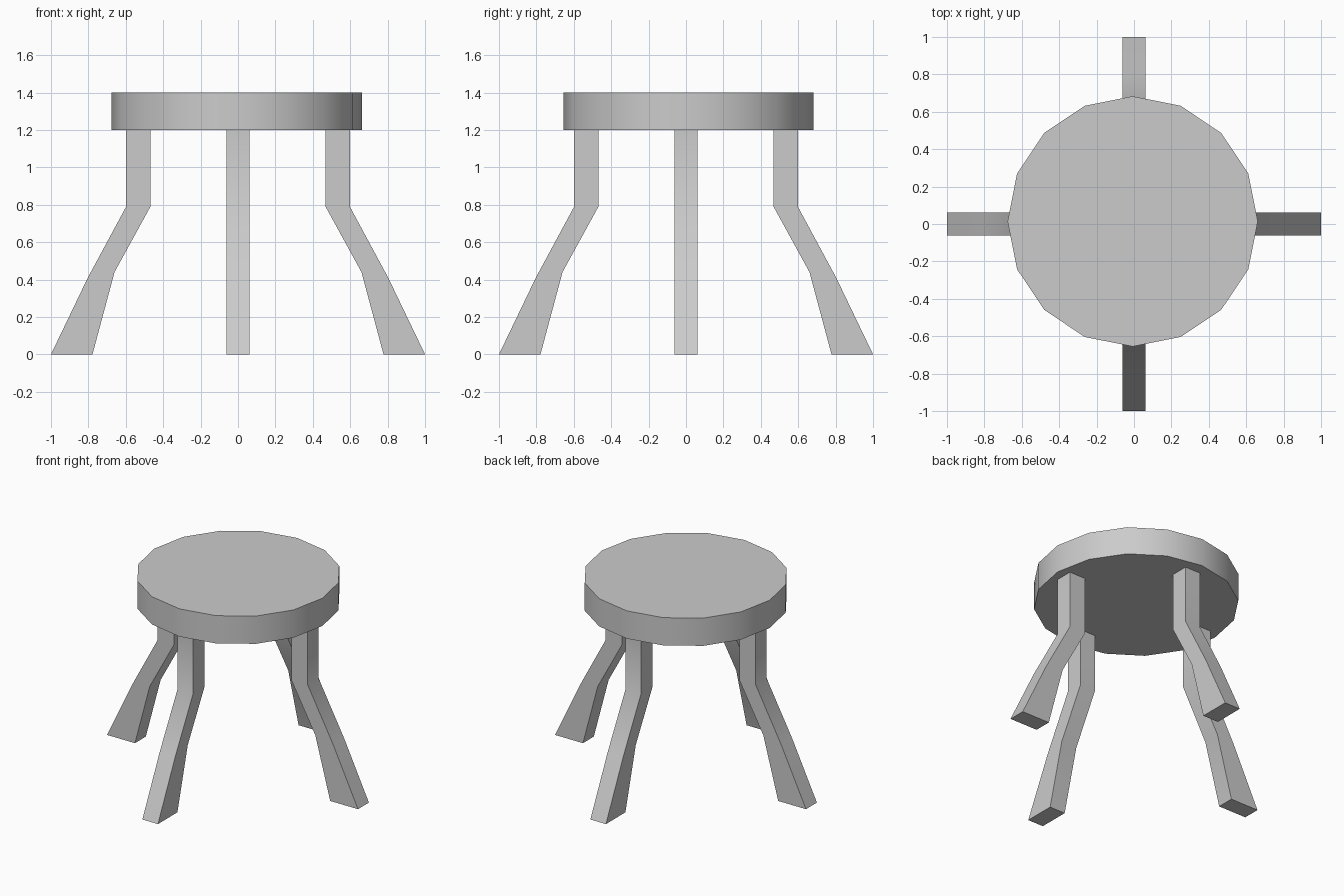
import bpy, bmesh, math
from mathutils import Matrix

if "Cube" in bpy.data.objects:
    bpy.data.objects.remove(bpy.data.objects["Cube"])


def smooth(obj):
    bpy.ops.object.select_all(action='DESELECT')
    obj.select_set(True)
    bpy.context.view_layer.objects.active = obj
    bpy.ops.object.shade_smooth_by_angle(angle=math.radians(35))


# Seat: 16-sided disc
bpy.ops.mesh.primitive_cylinder_add(vertices=16, radius=0.669, depth=0.2,
                                    location=(-0.007, 0.014, 1.3))
seat = bpy.context.object
seat.name = "seat"
smooth(seat)

# Leg side profile (distance from centre, height), splaying into a wide foot
PROFILE = [(0.468, 1.2), (0.468, 0.79), (0.66, 0.44), (0.778, 0),
           (1.0, 0), (0.803, 0.41), (0.598, 0.79), (0.598, 1.2)]
HALF_WIDTH = 0.062


def make_leg(name, angle):
    bm = bmesh.new()
    near = [bm.verts.new((r, -HALF_WIDTH, z)) for r, z in PROFILE]
    far = [bm.verts.new((r, HALF_WIDTH, z)) for r, z in PROFILE]
    n = len(PROFILE)
    # Side faces, split into one quad per leg segment
    for i in range(n // 2 - 1):
        j = n - 1 - i
        for ring in (near, far):
            bm.faces.new((ring[i], ring[i + 1], ring[j - 1], ring[j]))
    # Faces around the outline
    for i in range(n):
        k = (i + 1) % n
        bm.faces.new((near[i], near[k], far[k], far[i]))
    bmesh.ops.recalc_face_normals(bm, faces=bm.faces[:])
    bm.transform(Matrix.Rotation(angle, 4, 'Z'))
    mesh = bpy.data.meshes.new(name)
    bm.to_mesh(mesh)
    bm.free()
    obj = bpy.data.objects.new(name, mesh)
    bpy.context.collection.objects.link(obj)
    smooth(obj)


# Four legs around the seat
for i, side in enumerate(("right", "back", "left", "front")):
    make_leg(side + "_leg", i * math.pi / 2)
